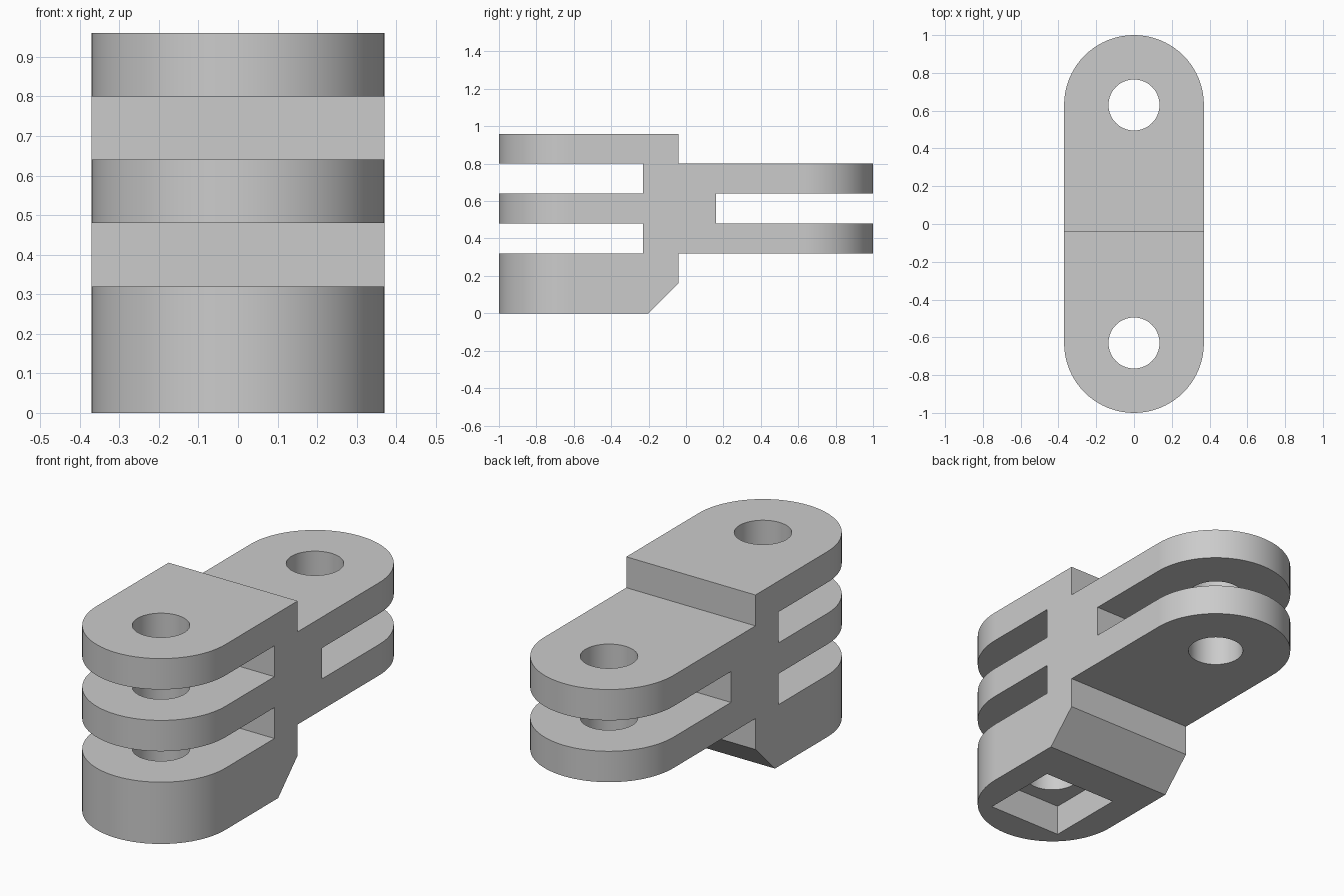
import bpy
import bmesh
from math import cos, sin, pi, radians
from mathutils import Vector

cube = bpy.data.objects.get("Cube")
if cube:
    bpy.data.objects.remove(cube, do_unlink=True)

T = 0.16        # thickness of one finger
R = 0.37        # rounded end radius
PIN_Y = 0.63    # pin hole distance from the middle
HOLE_R = 0.135
POCKET = 0.425  # square nut pocket side

grey = bpy.data.materials.new("grey plastic")
grey.use_nodes = True
grey.diffuse_color = (0.6, 0.6, 0.6, 1)
grey.node_tree.nodes["Principled BSDF"].inputs["Base Color"].default_value = (0.6, 0.6, 0.6, 1)


def prism(name, points, direction):
    """Extrude a closed outline along a direction."""
    bm = bmesh.new()
    face = bm.faces.new([bm.verts.new(p) for p in points])
    top = bmesh.ops.extrude_face_region(bm, geom=[face])["geom"]
    verts = [g for g in top if isinstance(g, bmesh.types.BMVert)]
    bmesh.ops.translate(bm, verts=verts, vec=Vector(direction))
    bmesh.ops.recalc_face_normals(bm, faces=bm.faces)
    mesh = bpy.data.meshes.new(name)
    bm.to_mesh(mesh)
    bm.free()
    obj = bpy.data.objects.new(name, mesh)
    bpy.context.collection.objects.link(obj)
    mesh.materials.append(grey)
    return obj


def arc(cy, r, start, end, n, z):
    return [(r * cos(a), cy + r * sin(a), z)
            for a in (start + (end - start) * i / n for i in range(n + 1))]


def combine(target, cutter, operation):
    mod = target.modifiers.new("cut", 'BOOLEAN')
    mod.operation, mod.object, mod.solver = operation, cutter, 'EXACT'
    bpy.context.view_layer.objects.active = target
    bpy.ops.object.modifier_apply(modifier=mod.name)
    bpy.data.objects.remove(cutter, do_unlink=True)


# Side profile: three fingers at the front, two at the back, chamfered foot
front, back = -1.2, 1.2
step, front_slot, back_slot = -0.04, -0.23, 0.16
profile = [(front, 0), (step - T, 0), (step, T), (step, 2 * T),
           (back, 2 * T), (back, 3 * T), (back_slot, 3 * T), (back_slot, 4 * T),
           (back, 4 * T), (back, 5 * T), (step, 5 * T), (step, 6 * T),
           (front, 6 * T), (front, 5 * T), (front_slot, 5 * T), (front_slot, 4 * T),
           (front, 4 * T), (front, 3 * T), (front_slot, 3 * T), (front_slot, 2 * T),
           (front, 2 * T)]
link = prism("hinge_link", [(-0.5, y, z) for y, z in profile], (1, 0, 0))

# Plan outline with rounded ends
outline = arc(PIN_Y, R, 0, pi, 40, -0.2) + arc(-PIN_Y, R, pi, 2 * pi, 40, -0.2)
combine(link, prism("plan_outline", outline, (0, 0, 1.5)), 'INTERSECT')

# Pin holes
for side in (-1, 1):
    ring = arc(side * PIN_Y, HOLE_R, 0, 2 * pi, 64, -0.2)[:-1]
    combine(link, prism("pin_hole", ring, (0, 0, 1.5)), 'DIFFERENCE')

# Square nut pocket in the foot
h = POCKET / 2
square = [(sx * h, -PIN_Y + sy * h, -0.2) for sx, sy in ((-1, -1), (1, -1), (1, 1), (-1, 1))]
combine(link, prism("nut_pocket", square, (0, 0, 0.2 + T)), 'DIFFERENCE')

# Smooth the rounded walls, keep flats crisp
bpy.ops.object.select_all(action='DESELECT')
link.select_set(True)
bpy.context.view_layer.objects.active = link
bpy.ops.object.shade_smooth_by_angle(angle=radians(30))
normals = link.modifiers.new("flat walls", 'WEIGHTED_NORMAL')
normals.keep_sharp = True
